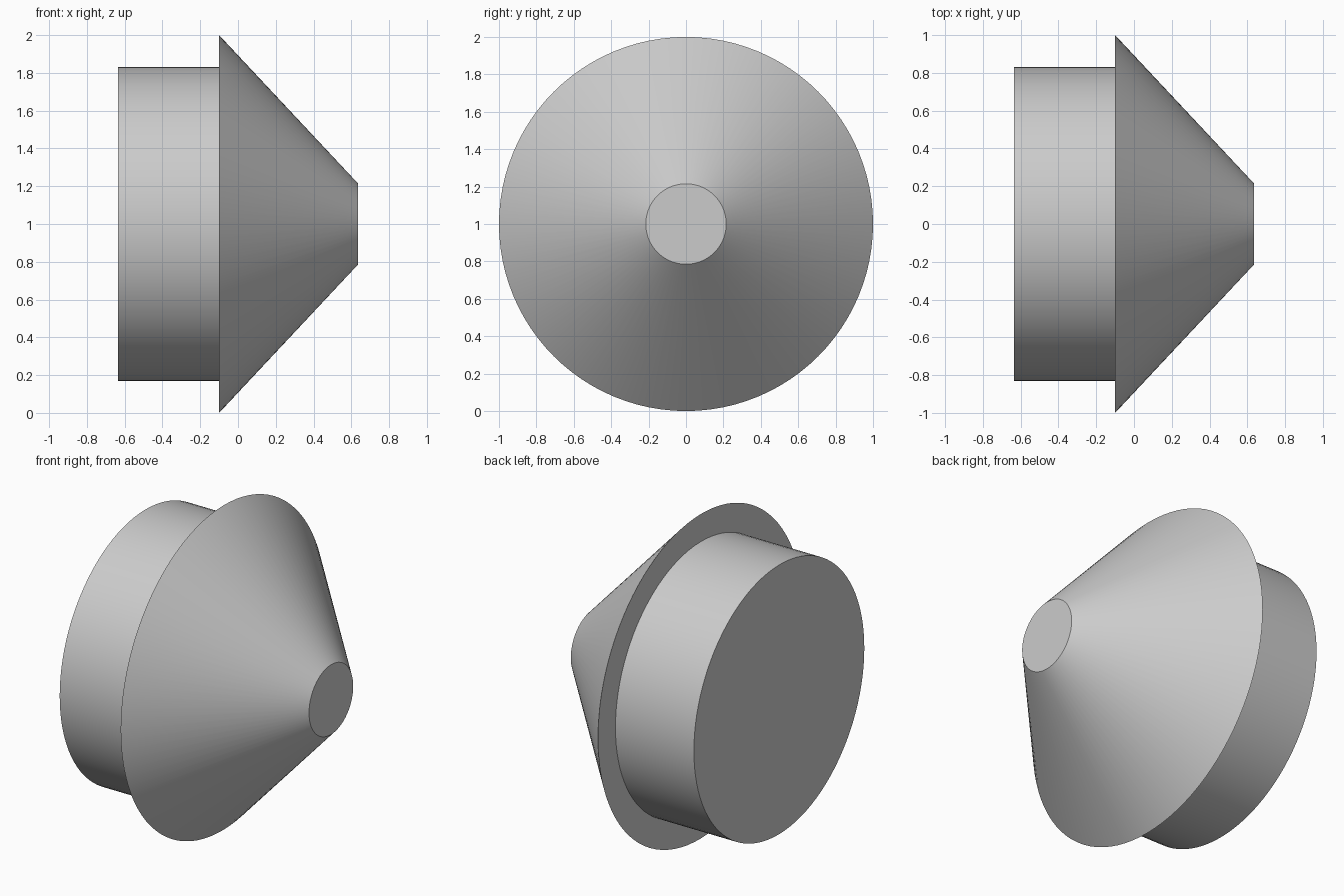
import bpy
import math

cube = bpy.data.objects.get("Cube")
if cube:
    bpy.data.objects.remove(cube, do_unlink=True)

# One plain grey for the whole model
GREY = (0.6, 0.6, 0.6, 1.0)
grey = bpy.data.materials.new("plain_grey")
grey.use_nodes = True
grey.diffuse_color = GREY
grey.node_tree.nodes["Principled BSDF"].inputs["Base Color"].default_value = GREY


def turned_part(name, x_start, x_end, r_start, r_end):
    """Capped round part whose axis runs along x."""
    bpy.ops.mesh.primitive_cone_add(
        vertices=96, radius1=r_start, radius2=r_end, depth=x_end - x_start,
        location=((x_start + x_end) / 2, 0, 1), rotation=(0, math.pi / 2, 0))
    part = bpy.context.object
    part.name = name
    part.data.materials.append(grey)
    bpy.ops.object.shade_smooth_by_angle(angle=math.radians(30))
    return part


# Straight drum at the model's right, flared cone at its left
turned_part("drum", -0.635, -0.1, 0.83, 0.83)
turned_part("cone", -0.1, 0.635, 1.0, 0.215)
